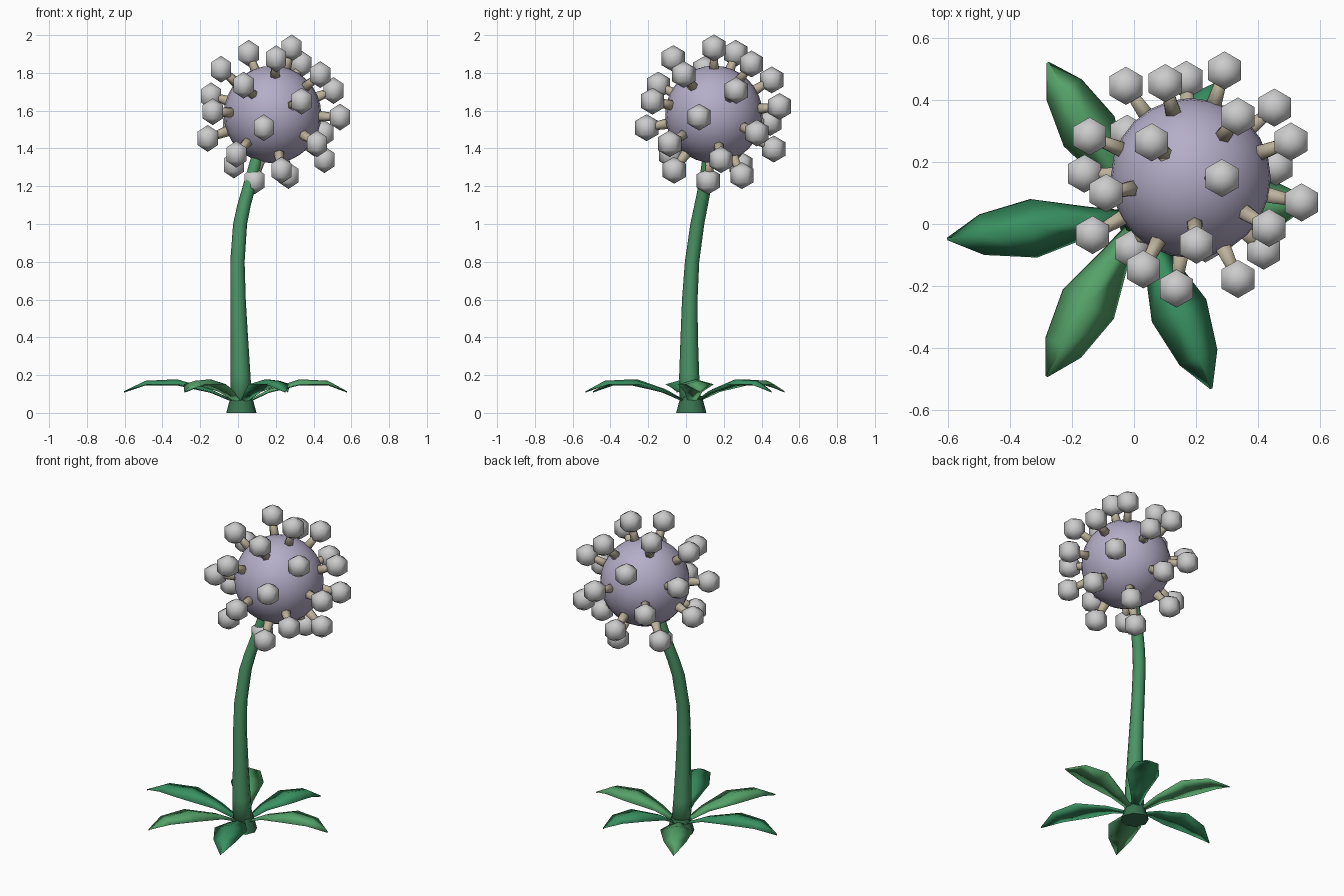
import bpy, bmesh, math
from mathutils import Vector

if "Cube" in bpy.data.objects:
    bpy.data.objects.remove(bpy.data.objects["Cube"])


def material(name, r, g, b):
    m = bpy.data.materials.new(name)
    m.diffuse_color = (r, g, b, 1)
    m.use_nodes = True
    m.node_tree.nodes["Principled BSDF"].inputs["Base Color"].default_value = m.diffuse_color
    return m


STEM = material("stem_green", 0.07, 0.30, 0.13)
DARK = material("dark_green", 0.04, 0.17, 0.08)
LEAF_A = material("leaf_light", 0.09, 0.36, 0.14)
LEAF_B = material("leaf_deep", 0.04, 0.28, 0.12)
HEAD = material("head_lilac", 0.46, 0.42, 0.58)
BEIGE = material("spike_beige", 0.50, 0.44, 0.33)


def finish(name, bm, mat=None, smooth=True):
    bmesh.ops.recalc_face_normals(bm, faces=bm.faces)
    mesh = bpy.data.meshes.new(name)
    bm.to_mesh(mesh)
    bm.free()
    for p in mesh.polygons:
        p.use_smooth = smooth
    if mat:
        mesh.materials.append(mat)
    ob = bpy.data.objects.new(name, mesh)
    bpy.context.collection.objects.link(ob)
    return ob


def loft(name, rings, mat):
    """Skin a list of equal-length point rings and cap both ends."""
    bm = bmesh.new()
    loops = [[bm.verts.new(p) for p in ring] for ring in rings]
    n = len(loops[0])
    for a, b in zip(loops, loops[1:]):
        for i in range(n):
            j = (i + 1) % n
            bm.faces.new((a[i], a[j], b[j], b[i]))
    bm.faces.new(loops[0])
    bm.faces.new(loops[-1])
    return finish(name, bm, mat)


def circle(x, y, z, r, n=8):
    return [(x + r * math.cos(math.tau * i / n), y + r * math.sin(math.tau * i / n), z)
            for i in range(n)]


# Stem and root collar
BASE = Vector((0.018, 0.028, 0))
stem = [(0.018, 0.024, 0.03, 0.058), (0.013, 0.017, 0.2, 0.053), (0.007, 0.017, 0.4, 0.046),
        (0.0, 0.02, 0.6, 0.041), (-0.003, 0.032, 0.8, 0.038), (0.011, 0.06, 1.0, 0.037),
        (0.032, 0.08, 1.1, 0.036), (0.06, 0.1, 1.2, 0.035), (0.095, 0.117, 1.33, 0.033),
        (0.125, 0.13, 1.42, 0.031)]
loft("stem", [circle(*s) for s in stem], STEM)
collar = loft("root_collar", [circle(BASE.x, BASE.y, 0, 0.08),
                              circle(BASE.x, BASE.y, 0.09, 0.056)], DARK)
for p in collar.data.polygons:
    p.use_smooth = len(p.vertices) == 4

# Arching leaves: distance fraction, half width, ridge height
profile = [(0.06, 0.02, 0.065), (0.26, 0.048, 0.125), (0.55, 0.095, 0.178),
           (0.82, 0.066, 0.170), (1.0, 0.004, 0.115)]
leaves = [(4.5, 0.56), (60, 0.49), (121, 0.575), (187, 0.625), (240, 0.60), (292.5, 0.605)]
for k, (deg, length) in enumerate(leaves):
    a = math.radians(deg)
    out = Vector((math.cos(a), math.sin(a), 0))
    side = Vector((-out.y, out.x, 0))
    rings = []
    for f, w, z in profile:
        c = BASE + out * length * f
        droop = 0.28 * w
        rings.append([c + side * w + Vector((0, 0, z - droop)),
                      c + Vector((0, 0, z)),
                      c - side * w + Vector((0, 0, z - droop)),
                      c + Vector((0, 0, z - 0.006 - droop))])
    loft(f"leaf_{k + 1}", rings, LEAF_B if k % 2 else LEAF_A)

# Round head
CENTRE = Vector((0.183, 0.148, 1.58))
bm = bmesh.new()
bmesh.ops.create_uvsphere(bm, u_segments=24, v_segments=16, radius=0.258)
finish("head", bm, HEAD).location = CENTRE

# Spikes and knobs spread on a golden-angle spiral
bm = bmesh.new()
bmesh.ops.create_cone(bm, cap_ends=True, segments=6, radius1=0.03, radius2=0.018, depth=0.13)
spike = finish("spike_1", bm, BEIGE)
bm = bmesh.new()
bmesh.ops.create_uvsphere(bm, u_segments=6, v_segments=3, radius=0.071)
knob = finish("knob_1", bm)
COUNT = 26
for i in range(COUNT):
    z = 1 - 2 * (i + 0.5) / COUNT
    r = math.sqrt(1 - z * z)
    a = i * math.pi * (3 - math.sqrt(5))
    d = Vector((r * math.cos(a), r * math.sin(a), z))
    if i:
        s = bpy.data.objects.new(f"spike_{i + 1}", spike.data)
        b = bpy.data.objects.new(f"knob_{i + 1}", knob.data)
        bpy.context.collection.objects.link(s)
        bpy.context.collection.objects.link(b)
    else:
        s, b = spike, knob
    s.location = CENTRE + d * 0.30
    s.rotation_euler = d.to_track_quat('Z', 'Y').to_euler()
    b.location = CENTRE + d * 0.366
